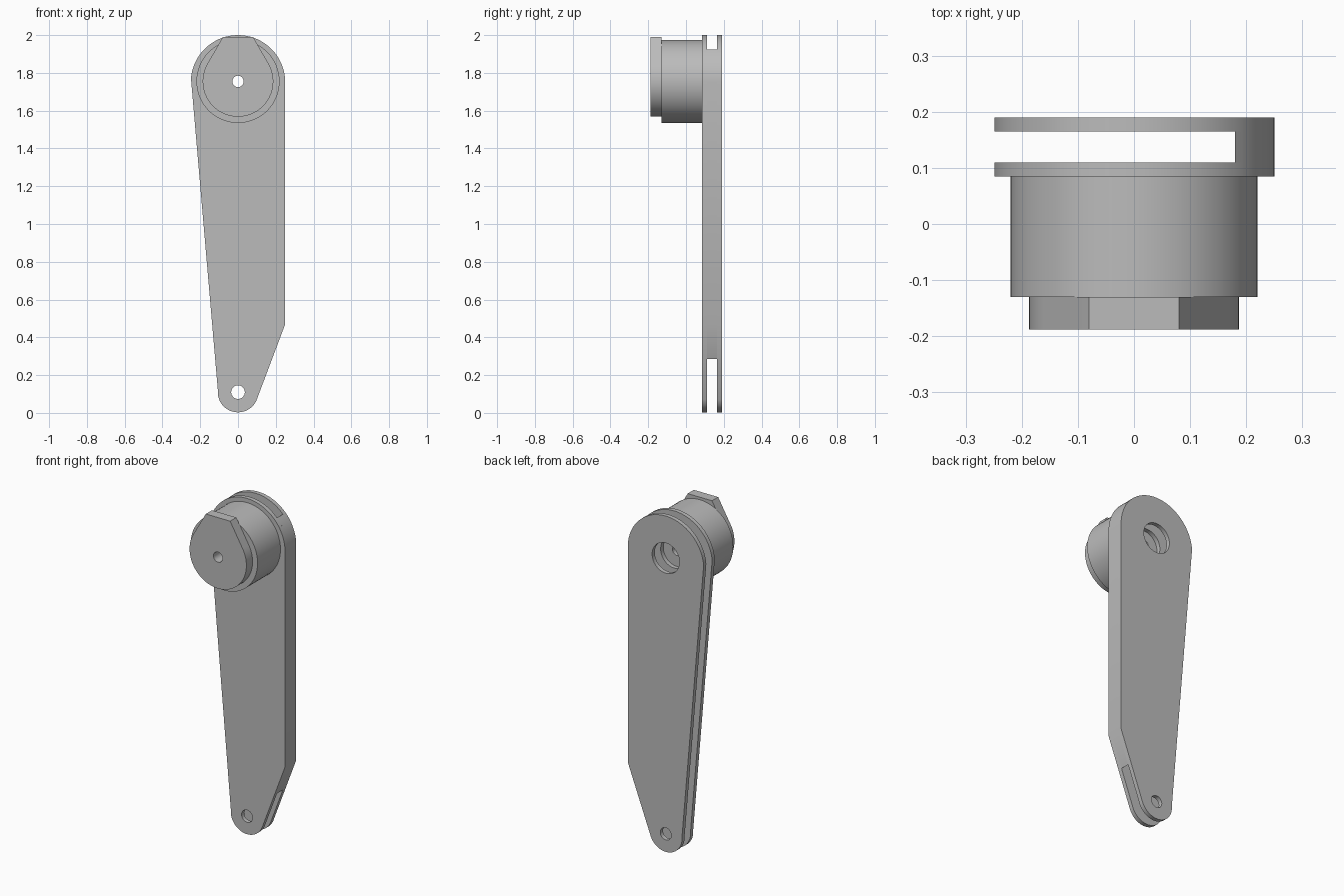
import bpy
import bmesh
from math import sin, cos, acos, asin, atan2, hypot, pi

old = bpy.data.objects.get("Cube")
if old:
    bpy.data.objects.remove(old, do_unlink=True)

# Single grey finish
grey = bpy.data.materials.new("grey metal")
grey.use_nodes = True
COLOUR = (0.5, 0.5, 0.5, 1)
grey.diffuse_color = COLOUR
grey.node_tree.nodes["Principled BSDF"].inputs["Base Color"].default_value = COLOUR

TOP_Z, TOP_R = 1.75, 0.25      # hub end of the arm
LOW_Z, LOW_R = 0.11, 0.107     # pin end of the arm
CORNER_Z = 0.47                # where the straight edge starts to taper
WEB_X = 0.18                   # inner face of the spacer web


def arc(z, r, start, end, steps=40):
    """Points (x, z) on an arc about (0, z)."""
    angles = [start + (end - start) * i / steps for i in range(steps + 1)]
    return [(r * cos(a), z + r * sin(a)) for a in angles]


def circle(z, r, steps=48):
    return arc(z, r, 0, 2 * pi, steps)[:-1]


def tangent_angle(x, dz, r, side):
    """Angle at which a line from (x, dz) touches a circle of radius r."""
    return atan2(dz, x) + side * acos(r / hypot(x, dz))


def slab(name, outline, y_front, y_back, holes=()):
    """Extrude an x-z outline with holes along y."""
    bm = bmesh.new()
    for loop in [outline, *holes]:
        verts = [bm.verts.new((x, y_front, z)) for x, z in loop]
        for a, b in zip(verts, verts[1:] + verts[:1]):
            bm.edges.new((a, b))
    bmesh.ops.triangle_fill(bm, edges=bm.edges[:], use_beauty=True, normal=(0, -1, 0))
    ext = bmesh.ops.extrude_face_region(bm, geom=bm.faces[:], use_keep_orig=True)
    moved = [g for g in ext["geom"] if isinstance(g, bmesh.types.BMVert)]
    bmesh.ops.translate(bm, verts=moved, vec=(0, y_back - y_front, 0))
    bmesh.ops.recalc_face_normals(bm, faces=bm.faces[:])
    mesh = bpy.data.meshes.new(name)
    bm.to_mesh(mesh)
    bm.free()
    mesh.materials.append(grey)
    obj = bpy.data.objects.new(name, mesh)
    bpy.context.collection.objects.link(obj)
    bpy.ops.object.select_all(action="DESELECT")
    obj.select_set(True)
    bpy.context.view_layer.objects.active = obj
    bpy.ops.object.shade_smooth_by_angle(angle=pi / 6)
    return obj


# Arm plates: two end arcs joined by tangents, with a corner on the +x edge
lean = asin((TOP_R - LOW_R) / (TOP_Z - LOW_Z))
taper = tangent_angle(TOP_R, CORNER_Z - LOW_Z, LOW_R, -1)
arm = (arc(TOP_Z, TOP_R, 0, pi - lean)
       + arc(LOW_Z, LOW_R, pi - lean, 2 * pi + taper)
       + [(TOP_R, CORNER_Z)])
arm_holes = [circle(TOP_Z, 0.09), circle(LOW_Z, 0.036)]
slab("front_plate", arm, 0.085, 0.11, arm_holes)
slab("back_plate", arm, 0.165, 0.19, arm_holes)

# Spacer web closing the +x side between the plates
low_x, low_z = LOW_R * cos(taper), LOW_Z + LOW_R * sin(taper)
cut_z = low_z + (CORNER_Z - low_z) * (WEB_X - low_x) / (TOP_R - low_x)
web = (arc(TOP_Z, TOP_R, 0, acos(WEB_X / TOP_R), 12)
       + [(WEB_X, cut_z), (TOP_R, CORNER_Z)])
slab("spacer_web", web, 0.11, 0.165)

# Hub drum and its pointed cap, both bored along the axis
bore = [circle(TOP_Z + 0.005, 0.03, 32)]
hub_z = TOP_Z + 0.005
slab("hub_drum", circle(hub_z, 0.22, 64), -0.13, 0.085, bore)

CAP_R, FLAT_X, FLAT_DZ = 0.187, 0.08, 0.235
touch = tangent_angle(FLAT_X, FLAT_DZ, CAP_R, -1)
cap = (arc(hub_z, CAP_R, pi - touch, 2 * pi + touch, 48)
       + [(FLAT_X, hub_z + FLAT_DZ), (-FLAT_X, hub_z + FLAT_DZ)])
slab("hub_cap", cap, -0.188, -0.13, bore)
